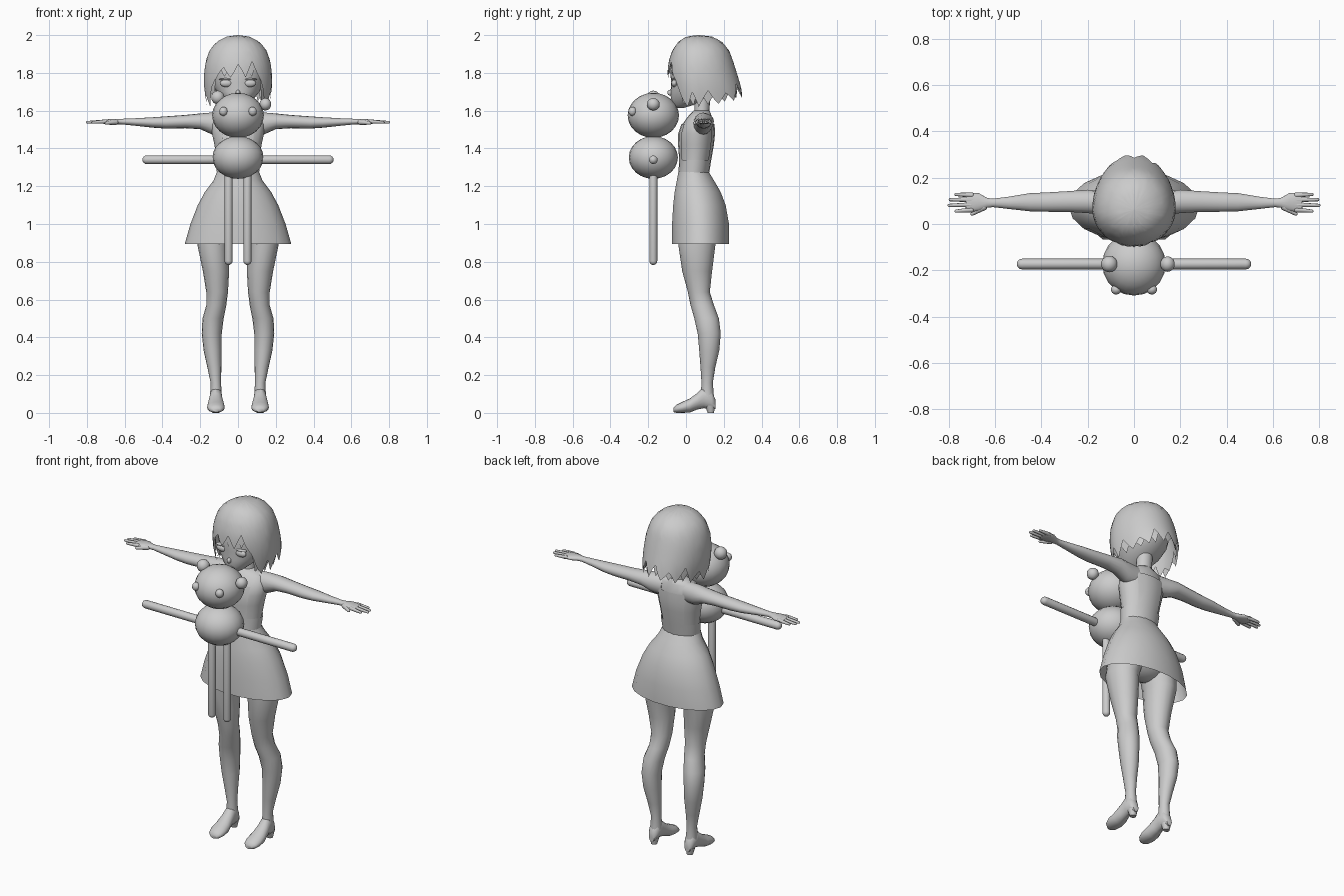
import bpy, bmesh, math
from mathutils import Vector

if "Cube" in bpy.data.objects:
    bpy.data.objects.remove(bpy.data.objects["Cube"])

GREY = (0.6, 0.6, 0.6, 1)
clay = bpy.data.materials.new("clay_grey")
clay.use_nodes = True
clay.diffuse_color = GREY
clay.node_tree.nodes["Principled BSDF"].inputs["Base Color"].default_value = GREY


def finish(name, bm, mirror=False, angle=60):
    bmesh.ops.recalc_face_normals(bm, faces=bm.faces)
    mesh = bpy.data.meshes.new(name)
    bm.to_mesh(mesh)
    bm.free()
    obj = bpy.data.objects.new(name, mesh)
    bpy.context.collection.objects.link(obj)
    mesh.materials.append(clay)
    bpy.ops.object.select_all(action="DESELECT")
    obj.select_set(True)
    bpy.context.view_layer.objects.active = obj
    bpy.ops.object.shade_smooth_by_angle(angle=math.radians(angle))
    if mirror:
        obj.modifiers.new("mirror", "MIRROR")
    return obj


def loft(name, rings, axis="z", sides=16, mirror=False, caps=True, drop=None):
    """Skin oval rings given as (position, a_min, a_max, b_min, b_max)."""
    bm, rows = bmesh.new(), []
    for p, a0, a1, b0, b1 in rings:
        row = []
        for i in range(sides):
            t = math.tau * i / sides
            a = (a0 + a1) / 2 + (a1 - a0) / 2 * math.cos(t)
            b = (b0 + b1) / 2 + (b1 - b0) / 2 * math.sin(t)
            row.append(bm.verts.new({"z": (a, b, p), "x": (p, a, b), "y": (a, p, b)}[axis]))
        rows.append(row)
    for low, high in zip(rows, rows[1:]):
        for i in range(sides):
            j = (i + 1) % sides
            bm.faces.new((low[i], low[j], high[j], high[i]))
    if caps:
        bm.faces.new(rows[0])
        bm.faces.new(rows[-1])
    if drop:
        gone = [f for f in bm.faces if drop(f.calc_center_median())]
        bmesh.ops.delete(bm, geom=gone, context="FACES")
    return finish(name, bm, mirror)


def ball(name, centre, radii, mirror=False, segments=20):
    bm = bmesh.new()
    bmesh.ops.create_uvsphere(bm, u_segments=segments, v_segments=segments // 2 + 2, radius=1)
    for v in bm.verts:
        v.co = Vector(c + r * k for c, r, k in zip(centre, radii, v.co))
    return finish(name, bm, mirror)


def rod(name, start, end, r0, r1, mirror=True, sides=12):
    """Tapered rod with rounded ends."""
    start, end = Vector(start), Vector(end)
    length = (end - start).length
    turn = (end - start).to_track_quat("Z", "Y")
    bm = bmesh.new()
    bmesh.ops.create_uvsphere(bm, u_segments=sides, v_segments=8, radius=1)
    # split the middle ring so the two halves cap the rod
    middle = [e for e in bm.edges if all(abs(v.co.z) < 0.01 for v in e.verts)]
    bmesh.ops.split_edges(bm, edges=middle)
    top = {v for f in bm.faces if f.calc_center_median().z > 0 for v in f.verts}
    for v in bm.verts:
        r = r1 if v in top else r0
        shift = length - r1 if v in top else r0
        v.co = start + turn @ (v.co * r + Vector((0, 0, shift)))
    rims = [e for e in bm.edges if e.is_boundary]
    bmesh.ops.bridge_loops(bm, edges=rims)
    return finish(name, bm, mirror)


# Hair: a cap whose lower edge is cut into pointed locks
HAIR = [(2.0, .004, .06, .07), (1.992, .06, .0, .14), (1.965, .115, -.04, .19),
        (1.92, .15, -.072, .228), (1.86, .172, -.092, .25), (1.79, .18, -.1, .272),
        (1.72, .18, -.09, .293), (1.6, .16, -.065, .315)]


def hair_at(z):
    for hi, lo in zip(HAIR, HAIR[1:]):
        if z >= lo[0]:
            k = (hi[0] - z) / (hi[0] - lo[0])
            return [h + (l - h) * k for h, l in zip(hi[1:], lo[1:])]
    return HAIR[-1][1:]


def hair(name, scale, phase, drop, columns=84, steps=10, tooth=6):
    bm, rows = bmesh.new(), []
    for s in range(steps + 1):
        row = []
        for i in range(columns):
            t = math.tau * i / columns
            back = 1 - abs(1 - 2 * i / columns)
            ramp = min(1, max(0, (back - .22) / .07))
            tip = 1.775 - .155 * ramp + .055 * max(0, back - .5) * 2 - drop
            jag = abs(((i + phase) / tooth % 1) * 2 - 1)
            end = tip + (.07 + .02 * math.sin(5 * t)) * jag
            z = 2 - (2 - end) * (s / steps) ** 1.6
            rx, yf, yb = hair_at(z)
            mid = .06 + .02 * (2 - z)
            ry = mid - yf if math.cos(t) > 0 else yb - mid
            row.append(bm.verts.new((rx * scale * math.sin(t), mid - ry * scale * math.cos(t), z)))
        rows.append(row)
    for a, b in zip(rows, rows[1:]):
        for i in range(columns):
            j = (i + 1) % columns
            bm.faces.new((a[i], a[j], b[j], b[i]))
    bm.faces.new(rows[0])
    return finish(name, bm)


hair("hair_outer", 1.0, 0, 0)
hair("hair_under", .93, 3, -.005)

# Head and face
loft("head", [(1.615, -.02, .02, -.055, -.01), (1.63, -.045, .045, -.07, .04),
              (1.66, -.08, .08, -.08, .1), (1.7, -.115, .115, -.082, .16),
              (1.75, -.138, .138, -.078, .2), (1.82, -.15, .15, -.086, .22),
              (1.89, -.14, .14, -.06, .21), (1.95, -.09, .09, -.0, .16)], sides=24)
ball("nose", (0, -.083, 1.695), (.012, .016, .016), segments=12)
ball("lips", (0, -.076, 1.655), (.025, .01, .008), segments=12)
ball("eyes", (.062, -.062, 1.745), (.034, .016, .02), True, 16)
ball("eyelids", (.062, -.062, 1.766), (.038, .018, .006), True, 12)
loft("neck", [(1.5, -.06, .06, .03, .13), (1.58, -.045, .045, .045, .122),
              (1.68, -.045, .045, .045, .13)])

# Torso with an open-sided bodice
BODY = [(1.26, -.105, .105, -.035, .115), (1.34, -.112, .112, -.03, .128),
        (1.42, -.125, .125, -.036, .142), (1.48, -.138, .138, -.035, .148),
        (1.53, -.14, .14, -.018, .145), (1.575, -.115, .115, .015, .135),
        (1.6, -.05, .05, .04, .125)]
loft("torso", BODY, sides=20)
loft("bodice", [(z, a - .006, b + .006, c - .006, d + .006) for z, a, b, c, d in BODY[:5]],
     sides=20, caps=False, drop=lambda c: c.z > 1.34 and abs(c.x) > .085)

# Skirt and hips
loft("skirt", [(1.275, -.112, .112, -.042, .122), (1.23, -.13, .13, -.05, .15),
               (1.17, -.175, .175, -.062, .185), (1.1, -.213, .213, -.07, .212),
               (1.0, -.252, .252, -.076, .23), (.895, -.282, .282, -.076, .231)],
     sides=18, caps=False)
ball("hips", (0, .07, 1.06), (.19, .12, .14))

# Legs and shoes
loft("legs", [(.085, .085, .148, .078, .148), (.16, .09, .145, .082, .142),
              (.24, .088, .162, .077, .155), (.33, .087, .182, .07, .176),
              (.42, .086, .192, .062, .184), (.5, .076, .188, .044, .174),
              (.57, .062, .168, .024, .148), (.64, .053, .168, .01, .126),
              (.75, .047, .186, -.02, .138), (.9, .045, .217, -.042, .157),
              (1.04, .01, .2, -.045, .18)], mirror=True)
loft("feet", [(-.066, .095, .135, .004, .028), (-.05, .078, .155, 0, .043),
              (-.02, .07, .164, 0, .058), (.02, .072, .162, .002, .076),
              (.06, .08, .155, .018, .105), (.095, .085, .149, .025, .14),
              (.135, .086, .148, .018, .12), (.156, .1, .135, .02, .07)],
     axis="y", mirror=True)
loft("heels", [(0, .1, .135, .115, .148), (.04, .09, .145, .1, .155)], mirror=True, sides=12)

# Arms, hands and fingers
loft("arms", [(.07, .04, .135, 1.47, 1.59), (.14, .04, .142, 1.475, 1.59),
              (.2, .047, .148, 1.502, 1.585), (.28, .052, .142, 1.507, 1.577),
              (.38, .053, .136, 1.505, 1.57), (.45, .055, .133, 1.51, 1.565),
              (.54, .065, .118, 1.52, 1.56), (.61, .073, .109, 1.527, 1.557),
              (.635, .07, .113, 1.528, 1.557), (.67, .056, .133, 1.528, 1.557),
              (.71, .052, .136, 1.53, 1.552), (.725, .056, .132, 1.535, 1.55)],
     axis="x", mirror=True)
for label, y, reach in (("index", .055, .775), ("middle", .08, .805),
                        ("ring", .105, .8), ("little", .128, .775)):
    rod(label + "_fingers", (.69, .062 + (y - .055) * .85, 1.543), (reach, y, 1.538), .011, .007, sides=8)
rod("thumbs", (.635, .08, 1.54), (.705, .04, 1.533), .014, .008, sides=8)

# Toy bear
ball("bear_head", (0, -.173, 1.575), (.137, .136, .119))
ball("bear_body", (0, -.173, 1.352), (.135, .13, .113))
ball("bear_ear_high", (-.107, -.173, 1.67), (.036, .036, .036), segments=14)
ball("bear_ear_low", (.145, -.173, 1.634), (.032, .034, .033), segments=14)
ball("bear_eyes", (.077, -.283, 1.596), (.023, .022, .024), True, 14)
rod("bear_arms", (.08, -.173, 1.34), (.506, -.173, 1.34), .023, .023)
rod("bear_legs", (.05, -.173, 1.31), (.05, -.173, .783), .021, .021)
